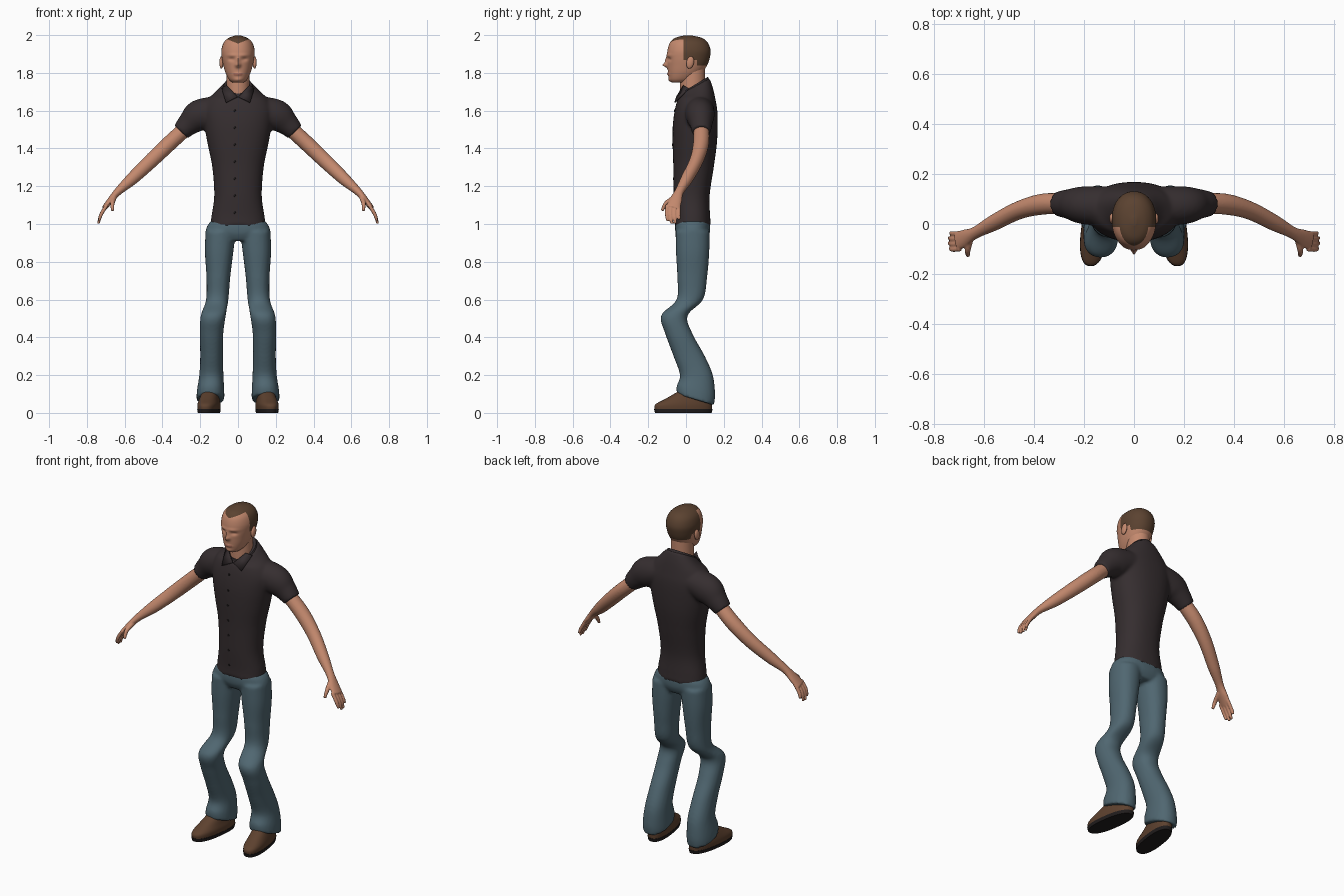
import bpy
import bmesh
from math import cos, sin, pi, exp, copysign
from mathutils import Vector, Matrix

if "Cube" in bpy.data.objects:
    bpy.data.objects.remove(bpy.data.objects["Cube"], do_unlink=True)


def material(name, *rgb):
    mat = bpy.data.materials.new(name)
    mat.use_nodes = True
    mat.diffuse_color = (*rgb, 1)
    mat.node_tree.nodes["Principled BSDF"].inputs["Base Color"].default_value = (*rgb, 1)
    return mat


skin = material("skin", .55, .25, .155)
lip = material("lip", .42, .16, .11)
hair = material("brown hair", .105, .055, .03)
cloth = material("dark shirt cloth", .036, .027, .029)
button_black = material("button black", .012, .01, .01)
denim = material("blue denim", .08, .135, .165)
leather = material("brown leather", .11, .053, .028)
rubber = material("dark rubber", .015, .012, .012)


def catmull(a, b, c, d, t):
    return [(2 * q + (r - p) * t + (2 * p - 5 * q + 4 * r - s) * t * t
             + (3 * q - p - 3 * r + s) * t ** 3) / 2 for p, q, r, s in zip(a, b, c, d)]


def loft(bm, keys, side=1, level=True, segs=40, steps=6, power=2):
    """Closed tube through rings (x, y, z, width, depth, tilt)."""
    keys = [list(k) + [0] * (6 - len(k)) for k in keys]
    keys = [keys[0]] + keys + [keys[-1]]
    path = [catmull(*keys[i:i + 4], j / steps)
            for i in range(len(keys) - 3) for j in range(steps)] + [keys[-1]]
    rings = []
    for i, (x, y, z, rx, ry, tilt) in enumerate(path):
        axis = Vector((0, 0, 1))
        if not level:
            before, after = path[max(i - 1, 0)], path[min(i + 1, len(path) - 1)]
            axis = (Vector(after[:3]) - Vector(before[:3])).normalized()
        depth = Vector((0, 1, 0))
        depth = (depth - axis * axis.dot(depth)).normalized()
        width = depth.cross(axis)
        ring = []
        for k in range(segs):
            c, s = cos(2 * pi * k / segs), sin(2 * pi * k / segs)
            u = copysign(abs(c) ** (2 / power), c) * rx
            v = copysign(abs(s) ** (2 / power), s) * ry
            p = Vector((x, y, z)) + width * u + depth * v
            p.z += tilt * v
            p.x *= side
            ring.append(bm.verts.new(p))
        rings.append(ring)
    for low, high in zip(rings, rings[1:]):
        for k in range(segs):
            n = (k + 1) % segs
            bm.faces.new((low[k], low[n], high[n], high[k]))
    bm.faces.new(rings[0])
    bm.faces.new(rings[-1])


def finish(name, bm, *mats, voxel=0, smooth=0):
    bmesh.ops.recalc_face_normals(bm, faces=bm.faces)
    mesh = bpy.data.meshes.new(name)
    bm.to_mesh(mesh)
    bm.free()
    obj = bpy.data.objects.new(name, mesh)
    bpy.context.collection.objects.link(obj)
    for mat in mats:
        mesh.materials.append(mat)
    bpy.ops.object.select_all(action='DESELECT')
    obj.select_set(True)
    bpy.context.view_layer.objects.active = obj
    bpy.ops.object.shade_smooth_by_angle(angle=.9)
    if voxel:
        remesh = obj.modifiers.new("merge", 'REMESH')
        remesh.mode = 'VOXEL'
        remesh.voxel_size = voxel
        remesh.use_smooth_shade = True
        relax = obj.modifiers.new("relax", 'SMOOTH')
        relax.iterations = smooth
    return obj


# Shirt: torso and both short sleeves merged into one surface
bm = bmesh.new()
loft(bm, [(0, .035, .99, .147, .097), (0, .034, 1.04, .141, .094), (0, .03, 1.15, .126, .095),
          (0, .04, 1.3, .136, .107), (0, .046, 1.42, .16, .117), (0, .049, 1.52, .178, .119),
          (0, .053, 1.6, .185, .113), (0, .056, 1.66, .16, .1), (0, .055, 1.7, .115, .086, .3),
          (0, .047, 1.73, .08, .077, .55)], power=2.25)
for side in (1, -1):
    loft(bm, [(.08, .07, 1.61, .07, .08), (.2, .075, 1.575, .085, .076),
              (.26, .08, 1.53, .063, .06), (.302, .08, 1.488, .049, .05)], side, level=False)
shirt = finish("shirt", bm, cloth, voxel=.009, smooth=5)

# Collar: tilted band with two pointed flaps
bm = bmesh.new()
loft(bm, [(0, .047, 1.71, .086, .081, .55), (0, .042, 1.735, .074, .074, .6)], steps=2)
finish("collar_band", bm, cloth)
for side, label in ((1, "left"), (-1, "right")):
    bm = bmesh.new()
    corners = [(.004, -.052, 1.675), (.065, -.062, 1.645), (.088, .01, 1.72), (.06, -.015, 1.735)]
    bm.faces.new([bm.verts.new((side * x, y, z)) for x, y, z in corners])
    flap = finish(label + "_collar_flap", bm, cloth)
    flap.modifiers.new("thickness", 'SOLIDIFY').thickness = .008

# Buttons set on the shirt front
bpy.context.view_layer.update()
solid = shirt.evaluated_get(bpy.context.evaluated_depsgraph_get())
bm = bmesh.new()
for i in range(7):
    hit, spot, normal, face = solid.ray_cast(Vector((-.018, -1, 1.6 - i * .09)), Vector((0, 1, 0)))
    if hit:
        bmesh.ops.create_cone(bm, cap_ends=True, segments=12, radius1=.007, radius2=.006, depth=.006,
                              matrix=Matrix.Translation(spot) @ Matrix.Rotation(pi / 2, 4, 'X'))
finish("buttons", bm, button_black)

# Jeans: pelvis and both flared legs
bm = bmesh.new()
loft(bm, [(0, .035, .91, .12, .07), (0, .035, .95, .17, .09), (0, .035, 1, .157, .092),
          (0, .035, 1.03, .12, .08)], power=2.3)
for side in (1, -1):
    loft(bm, [(.092, .035, .96, .08, .09), (.1, .035, .85, .075, .088), (.104, .033, .72, .063, .079),
              (.11, .02, .6, .059, .07), (.131, -.062, .515, .066, .07), (.14, -.038, .42, .062, .072),
              (.14, .017, .3, .06, .083), (.141, .055, .2, .064, .087),
              (.145, .052, .12, .072, .102, -.2), (.146, .05, .07, .074, .098, -.3)], side, power=2.2)
finish("jeans", bm, denim, voxel=.009, smooth=4)

# Shoes: leather upper on a flat sole, toes turned slightly outward
for side, label in ((1, "left"), (-1, "right")):
    for part, mat, keys in (
            ("_shoe_sole", rubber, [(.152, -.014, 0, .054, .15), (.152, -.014, .02, .057, .155)]),
            ("_shoe_upper", leather, [(.152, -.014, .018, .055, .152), (.152, -.012, .045, .056, .15),
                                      (.152, .01, .075, .05, .118), (.148, .04, .12, .04, .07)])):
        bm = bmesh.new()
        loft(bm, keys, side, power=2.4)
        for v in bm.verts:
            v.co.x -= side * .13 * v.co.y
        finish(label + part, bm, mat)

# Arms: bare arm, palm, four fingers and a thumb
for side, label in ((1, "left"), (-1, "right")):
    bm = bmesh.new()
    loft(bm, [(.25, .08, 1.53, .04, .04), (.36, .08, 1.43, .041, .042), (.46, .055, 1.335, .039, .036),
              (.56, .005, 1.24, .033, .032), (.635, -.035, 1.172, .021, .024),
              (.675, -.055, 1.125, .017, .034), (.708, -.07, 1.085, .013, .038)],
         side, level=False, segs=24)
    for i in range(4):
        y = -.1 + .021 * i
        reach = (.0, .014, .012, -.008)[i]
        loft(bm, [(.695, y, 1.1, .01, .01), (.725, y - .002, 1.05, .01, .01),
                  (.735 + reach / 3, y + .003, 1.015 - reach, .007, .007)],
             side, level=False, segs=12)
    loft(bm, [(.655, -.06, 1.14, .014, .014), (.665, -.105, 1.11, .012, .012),
              (.664, -.127, 1.07, .008, .008)], side, level=False, segs=12)
    finish(label + "_arm", bm, skin, voxel=.0045, smooth=3)

# Neck
bm = bmesh.new()
loft(bm, [(0, .042, 1.62, .066, .07), (0, .035, 1.7, .062, .066), (0, .035, 1.83, .06, .066)])
finish("neck", bm, skin)

# Head with modelled face
bm = bmesh.new()
loft(bm, [(0, -.035, 1.748, .028, .038), (0, -.024, 1.765, .048, .064), (0, -.006, 1.8, .066, .089),
          (0, .007, 1.84, .078, .105), (0, .013, 1.88, .086, .113), (0, .016, 1.92, .088, .114),
          (0, .015, 1.96, .076, .1), (0, .013, 1.985, .049, .071), (0, .01, 1.999, .01, .015)],
     segs=72, steps=8, power=2.15)
# Each feature: x, z, spread in x, spread in z, push
features = [(0, 1.841, .012, .012, .023), (0, 1.864, .009, .02, .011), (.03, 1.893, .03, .009, .005),
            (.034, 1.872, .016, .01, -.009), (0, 1.793, .022, .007, .006), (0, 1.762, .02, .012, .006)]
for v in bm.verts:
    if v.co.y < -.025:
        v.co.y -= sum(push * exp(-((abs(v.co.x) - x) / sx) ** 2 - ((v.co.z - z) / sz) ** 2)
                      for x, z, sx, sz, push in features)
# Cut the hairline so its edges are crisp
cuts = [((0, -.012, 0), (0, 1, 0)), ((0, .058, 0), (0, 1, 0)), ((0, 0, 1.838), (0, 0, 1)),
        ((0, 0, 1.868), (0, 0, 1)), ((0, 0, 1.955), (-.4, 0, 1)), ((0, 0, 1.955), (.4, 0, 1))]
for spot, normal in cuts:
    bmesh.ops.bisect_plane(bm, geom=bm.verts[:] + bm.edges[:] + bm.faces[:],
                           plane_co=spot, plane_no=normal)
for f in bm.faces:
    x, y, z = f.calc_center_median()
    crown = y > -.012 and z > 1.868
    nape = y > .058 and z > 1.838
    peak = z > 1.955 + .4 * abs(x)
    mouth = abs(x) < .024 and abs(z - 1.793) < .006 and y < -.06
    f.material_index = 1 if crown or nape or peak else 2 if mouth else 0
finish("head", bm, skin, hair, lip)

# Ears
for side, label in ((1, "left"), (-1, "right")):
    bm = bmesh.new()
    bmesh.ops.create_uvsphere(bm, u_segments=20, v_segments=12, radius=1)
    bmesh.ops.scale(bm, vec=(.011, .02, .033), verts=bm.verts)
    bmesh.ops.rotate(bm, matrix=Matrix.Rotation(-.2, 3, 'X'), verts=bm.verts)
    bmesh.ops.translate(bm, vec=(side * .088, .022, 1.855), verts=bm.verts)
    finish(label + "_ear", bm, skin)
